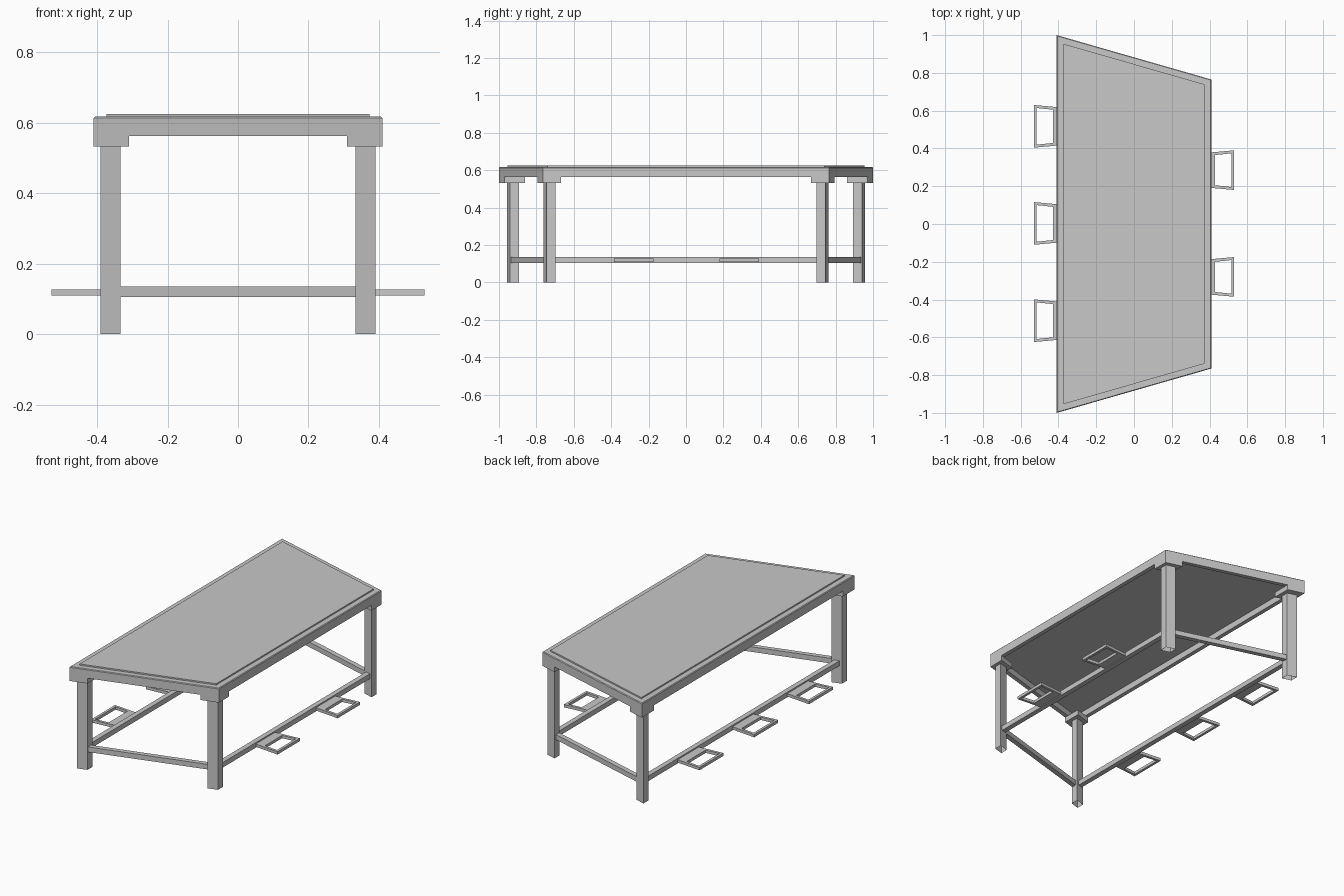
import bpy
import bmesh

cube = bpy.data.objects.get("Cube")
if cube:
    bpy.data.objects.remove(cube, do_unlink=True)

# Single flat grey
grey = bpy.data.materials.new("plain grey")
grey.use_nodes = True
COLOUR = (0.58, 0.58, 0.58, 1)
grey.diffuse_color = COLOUR
grey.node_tree.nodes["Principled BSDF"].inputs["Base Color"].default_value = COLOUR

HALF_X = 0.41
SLOPE = 0.287


def end_y(x):
    """Half length of the tapered table at a given x."""
    return 0.8825 - SLOPE * x


def taper(inset):
    """Table outline, moved inwards by an even border."""
    x = HALF_X - inset
    a, b = end_y(-x) - inset, end_y(x) - inset
    return [(-x, -a), (x, -b), (x, b), (-x, a)]


def loft(name, loops, closed=False, bottom=True):
    """Skin a stack of (outline, z) loops; cap the ends or close into a ring."""
    bm = bmesh.new()
    rows = [[bm.verts.new((x, y, z)) for x, y in pts] for pts, z in loops]
    pairs = list(zip(rows, rows[1:]))
    if closed:
        pairs.append((rows[-1], rows[0]))
    else:
        bm.faces.new(rows[-1])
        if bottom:
            bm.faces.new(rows[0])
    for lo, hi in pairs:
        for i in range(len(lo)):
            j = (i + 1) % len(lo)
            bm.faces.new((lo[i], lo[j], hi[j], hi[i]))
    bmesh.ops.recalc_face_normals(bm, faces=bm.faces)
    mesh = bpy.data.meshes.new(name)
    bm.to_mesh(mesh)
    bm.free()
    mesh.materials.append(grey)
    obj = bpy.data.objects.new(name, mesh)
    bpy.context.collection.objects.link(obj)
    return obj


def prism(name, pts, z0, z1, bottom=True):
    return loft(name, [(pts, z0), (pts, z1)], bottom=bottom)


def skewed(xa, xb, sy, near, far):
    """Parallelogram following the slanted end, between two depths from it."""
    return [(xa, sy * (end_y(xa) - near)), (xb, sy * (end_y(xb) - near)),
            (xb, sy * (end_y(xb) - far)), (xa, sy * (end_y(xa) - far))]


# Table top: thin-walled apron with eased top edge, and the raised panel
outer, eased, wall, inner = taper(0), taper(0.004), taper(0.025), taper(0.036)
loft("apron_frame", [(outer, 0.563), (outer, 0.613), (eased, 0.617), (inner, 0.617),
                     (inner, 0.6), (wall, 0.6), (wall, 0.563)], closed=True)
prism("top_panel", inner, 0.6, 0.625)

# Corner blocks, legs and end stretchers
for sy, end in ((-1, "front"), (1, "back")):
    for sx, side, block, near, far in ((-1, "right", 0.112, 0.038, 0.085),
                                       (1, "left", 0.097, 0.026, 0.072)):
        prism(f"{end}_{side}_corner_block",
              skewed(sx * HALF_X, sx * 0.31, sy, 0, block), 0.532, 0.563)
        prism(f"{end}_{side}_leg",
              skewed(sx * 0.39, sx * 0.333, sy, near, far), 0, 0.532, bottom=False)
    prism(f"{end}_stretcher", skewed(-0.333, 0.333, sy, 0.042, 0.072), 0.105, 0.135)


def footrest(name, sx, y, half):
    """Solid plate at the stretcher with a flared open frame outside it."""
    def quad(x0, x1, w0, w1):
        return [(sx * x0, y - w0), (sx * x1, y - w1),
                (sx * x1, y + w1), (sx * x0, y + w0)]
    rim = quad(0.42, 0.53, half - 0.01, half)
    hole = quad(0.43, 0.515, half - 0.025, half - 0.016)
    loft(name + "_frame", [(rim, 0.11), (rim, 0.127), (hole, 0.127), (hole, 0.11)],
         closed=True)
    prism(name + "_plate", quad(0.365, 0.42, half - 0.015, half - 0.01), 0.11, 0.127)


# Side stretchers and their footrests
for sx, side, places, half in ((-1, "right", (-0.512, 0.003, 0.517), 0.113),
                               (1, "left", (-0.28, 0.285), 0.105)):
    x0, x1 = sx * 0.347, sx * 0.377
    y = end_y(sx * 0.362) - 0.07
    prism(f"{side}_stretcher", [(x0, -y), (x1, -y), (x1, y), (x0, y)], 0.105, 0.135)
    for i, py in enumerate(places):
        footrest(f"{side}_footrest_{i + 1}", sx, py, half)
